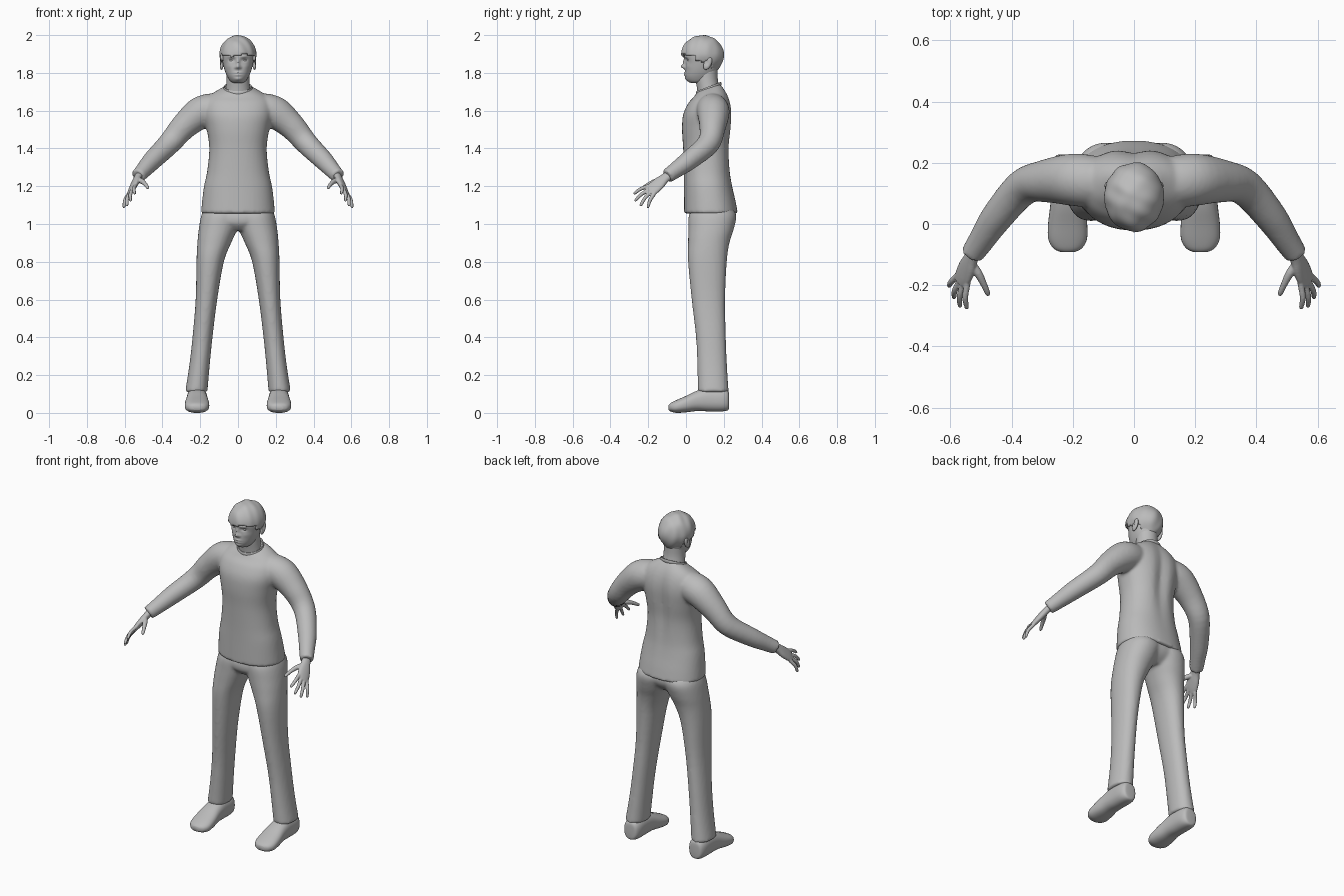
import bpy, bmesh, math
from mathutils import Vector, Matrix

if "Cube" in bpy.data.objects:
    bpy.data.objects.remove(bpy.data.objects["Cube"])

grey = bpy.data.materials.new("plain_grey")
grey.diffuse_color = (0.5, 0.5, 0.5, 1)
grey.use_nodes = True
grey.node_tree.nodes["Principled BSDF"].inputs["Base Color"].default_value = grey.diffuse_color


def spline(keys, sub):
    """Smooth interpolation through a list of equal-length number rows."""
    out = []
    for i in range(len(keys) - 1):
        a, b = keys[max(i - 1, 0)], keys[i]
        c, d = keys[i + 1], keys[min(i + 2, len(keys) - 1)]
        for s in range(sub):
            t = s / sub
            out.append([q + 0.5 * t * (r - p + t * (2 * p - 5 * q + 4 * r - w + t * (3 * (q - r) + w - p)))
                        for p, q, r, w in zip(a, b, c, d)])
    return out + [list(keys[-1])]


def loft(bm, sections, n=32, power=2.0, sub=4):
    """Skin superellipse sections (centre, half-axis u, half-axis v)."""
    rings = []
    for k in spline([[*c, *u, *v] for c, u, v in sections], sub):
        c, u, v = Vector(k[:3]), Vector(k[3:6]), Vector(k[6:])
        ring = []
        for i in range(n):
            a = 2 * math.pi * i / n
            ca, sa = math.cos(a), math.sin(a)
            ring.append(bm.verts.new(c + u * math.copysign(abs(ca) ** (2 / power), ca)
                                     + v * math.copysign(abs(sa) ** (2 / power), sa)))
        rings.append(ring)
    for r, s in zip(rings, rings[1:]):
        for i in range(n):
            bm.faces.new((r[i], r[(i + 1) % n], s[(i + 1) % n], s[i]))
    bm.faces.new(rings[0])
    bm.faces.new(rings[-1])
    return [v for r in rings for v in r]


def tube(bm, pts, sx=1, n=20, sub=4, side=(0, 1, 0)):
    """Round limb through (x, y, z, radius) points."""
    p = [Vector((x * sx, y, z)) for x, y, z, r in pts]
    secs = []
    for i, c in enumerate(p):
        t = (p[min(i + 1, len(p) - 1)] - p[max(i - 1, 0)]).normalized()
        u = t.cross(Vector(side)).normalized()
        secs.append((c, u * pts[i][3], t.cross(u) * pts[i][3]))
    loft(bm, secs, n, 2, sub)


def box_section(z, x0, x1, y0, y1, sx=1, tilt=0):
    """Level section from its extents; tilt raises the back."""
    h = (y1 - y0) / 2
    return ((sx * (x0 + x1) / 2, (y0 + y1) / 2, z), (sx * (x1 - x0) / 2, 0, 0), (0, h, tilt * h))


def ball(bm, c, r, seg=24):
    m = Matrix.Translation(c) @ Matrix.Diagonal((*r, 1))
    return bmesh.ops.create_uvsphere(bm, u_segments=seg, v_segments=seg // 2, radius=1, matrix=m)["verts"]


def finish(bm, name, voxel=0, smooth=4, mirror=False, angle=50):
    bmesh.ops.recalc_face_normals(bm, faces=bm.faces[:])
    me = bpy.data.meshes.new(name)
    bm.to_mesh(me)
    bm.free()
    me.materials.append(grey)
    ob = bpy.data.objects.new(name, me)
    bpy.context.collection.objects.link(ob)
    bpy.context.view_layer.objects.active = ob
    ob.select_set(True)
    bpy.ops.object.shade_smooth_by_angle(angle=math.radians(angle))
    ob.select_set(False)
    if mirror:
        ob.modifiers.new("mirror", "MIRROR").use_mirror_merge = False
    if voxel:
        m = ob.modifiers.new("blend", "REMESH")
        m.mode, m.voxel_size, m.use_smooth_shade = "VOXEL", voxel, True
        m = ob.modifiers.new("soften", "SMOOTH")
        m.factor, m.iterations = 0.5, smooth
    return ob


# sweater: torso and both sleeves blended together
bm = bmesh.new()
torso = [(1.055, .196, -.01, .275, 0), (1.12, .19, -.01, .263, 0), (1.2, .18, -.01, .246, 0),
         (1.28, .163, -.011, .235, 0), (1.4, .152, -.015, .232, 0), (1.5, .165, -.021, .242, 0),
         (1.58, .182, -.015, .246, 0), (1.64, .178, .012, .238, 0), (1.68, .15, .04, .22, .1),
         (1.71, .1, .055, .195, .25), (1.722, .07, .06, .18, .35)]
for v in loft(bm, [box_section(z, -w, w, f, b, 1, t) for z, w, f, b, t in torso], 48, 2.25):
    if v.co.y > .13:  # spine hollow
        v.co.y -= .018 * math.exp(-(v.co.x / .035) ** 2 - ((v.co.z - 1.5) / .2) ** 2)
sleeve = [(.08, .14, 1.61, .07), (.14, .14, 1.607, .085), (.205, .145, 1.585, .085), (.29, .14, 1.513, .07),
          (.365, .118, 1.425, .06), (.45, .02, 1.34, .052), (.5, -.055, 1.285, .043), (.53, -.1, 1.253, .038)]
for s in (1, -1):
    tube(bm, sleeve, s, 28)
finish(bm, "sweater", .009, 5)

# collar band, lower at the front
bm = bmesh.new()
N, M = 48, 10
grid = []
for i in range(N):
    a = 2 * math.pi * i / N
    row = []
    for j in range(M):
        b = 2 * math.pi * j / M
        r = .004 * math.cos(b)
        row.append(bm.verts.new(((.073 + r) * math.cos(a), .12 + (.064 + r) * math.sin(a),
                                 1.717 + .024 * math.sin(a) + .011 * math.sin(b))))
    grid.append(row)
for i in range(N):
    for j in range(M):
        k, l = (i + 1) % N, (j + 1) % M
        bm.faces.new((grid[i][j], grid[k][j], grid[k][l], grid[i][l]))
finish(bm, "collar")

# trousers: two legs and a hip block blended together
bm = bmesh.new()
leg = [(.11, .162, .28, .063, .226), (.25, .15, .258, .06, .217), (.4, .135, .241, .053, .211),
       (.6, .11, .224, .03, .207), (.8, .075, .22, .011, .216), (.9, .036, .215, .011, .23),
       (.97, .004, .208, .012, .252), (1.04, -.02, .196, .014, .267), (1.08, -.02, .18, .03, .25)]
for s in (1, -1):
    loft(bm, [box_section(z, a, b, f, k, s) for z, a, b, f, k in leg], 36, 2.15)
hips = [(.965, .05, .05, .2), (1.0, .15, .018, .24), (1.04, .186, .014, .258), (1.08, .18, .03, .25)]
loft(bm, [box_section(z, -w, w, f, b) for z, w, f, b in hips], 36, 2.4)
finish(bm, "trousers", .009, 5)

# shoes: sections from heel to toe (y, half width, bottom, top)
bm = bmesh.new()
shoe = [(.228, .02, .03, .09), (.222, .04, .014, .118), (.19, .052, .008, .13), (.12, .054, .008, .135),
        (.06, .057, .01, .118), (0, .064, .003, .09), (-.05, .063, 0, .068), (-.08, .046, .007, .053),
        (-.092, .022, .015, .042)]
loft(bm, [((.217, y, (lo + hi) / 2), (w, 0, 0), (0, 0, (hi - lo) / 2)) for y, w, lo, hi in shoe], 32, 2.4)
finish(bm, "shoes", mirror=True, angle=70)

# hands: palm, four fingers and a thumb
bm = bmesh.new()
across = Vector((-.45, -.45, .55)).normalized()
flat = across.cross(Vector((.045, -.09, -.08))).normalized()
palm = [((.515, -.075, 1.27), .026, .022), ((.532, -.11, 1.243), .027, .019), ((.545, -.14, 1.217), .036, .018),
        ((.558, -.172, 1.19), .038, .015), ((.567, -.192, 1.172), .032, .011)]
loft(bm, [(c, across * a, flat * b) for c, a, b in palm], 24, 2.2)
fingers = [((.545, -.195, 1.202), (.547, -.278, 1.16)), ((.558, -.195, 1.182), (.57, -.272, 1.122)),
           ((.57, -.187, 1.168), (.59, -.243, 1.095)), ((.579, -.17, 1.158), (.606, -.204, 1.085))]
for a, b in fingers:
    a, b = Vector(a), Vector(b)
    mid = a.lerp(b, .5) + Vector((.006, -.003, .005))
    back = a.lerp(b, -.3)
    tube(bm, [(*back, .009), (*a, .0105), (*mid, .0098), (*a.lerp(b, .92), .0078), (*b, .003)], 1, 12, 3, (1, 0, 0))
tube(bm, [(.535, -.125, 1.235, .014), (.51, -.16, 1.227, .014), (.492, -.195, 1.212, .011),
          (.479, -.225, 1.194, .009), (.476, -.234, 1.188, .004)], 1, 12, 3, (0, 0, 1))
finish(bm, "hands", .0035, 3, True)

# neck
bm = bmesh.new()
neck = [(1.66, .07, .065, .185), (1.72, .064, .058, .176), (1.77, .06, .05, .168), (1.83, .06, .05, .168)]
loft(bm, [box_section(z, -w, w, f, b) for z, w, f, b in neck])
finish(bm, "neck")

# head with sculpted face: (x, z, x spread, z spread, push along y)
bm = bmesh.new()
skull = [(1.746, .018, .03, .08), (1.754, .038, .012, .12), (1.778, .055, -.003, .15), (1.81, .069, -.005, .165),
         (1.85, .08, -.003, .175), (1.89, .086, -.008, .185), (1.93, .084, 0, .185), (1.965, .06, .03, .16),
         (1.98, .03, .06, .13)]
features = [(.033, 1.868, .016, .009, .009), (0, 1.833, .011, .011, -.022), (0, 1.856, .008, .018, -.012),
            (.014, 1.828, .006, .006, -.006), (0, 1.801, .02, .004, -.006), (0, 1.788, .017, .004, -.006),
            (0, 1.767, .02, .009, -.006), (.032, 1.887, .02, .006, -.005), (.045, 1.835, .016, .014, -.003)]
for v in loft(bm, [box_section(z, -w, w, f, b) for z, w, f, b in skull], 96, 2.1, 8):
    if v.co.y < .07:
        x, z = abs(v.co.x), v.co.z
        v.co.y += sum(d * math.exp(-((x - fx) / sx) ** 2 - ((z - fz) / sz) ** 2) for fx, fz, sx, sz, d in features)
finish(bm, "head", angle=80)

# eyes and ears
bm = bmesh.new()
ball(bm, (.033, .016, 1.867), (.014, .009, .007), 16)
finish(bm, "eyes", mirror=True)
bm = bmesh.new()
for v in ball(bm, (.087, .115, 1.85), (.011, .021, .034)):
    v.co.y += (v.co.z - 1.85) * .3
    if v.co.x > .09:  # hollow of the ear
        v.co.x -= .009 * math.exp(-((v.co.y - .11) / .009) ** 2 - ((v.co.z - 1.855) / .015) ** 2)
finish(bm, "ears", mirror=True)

# hair: wavy cap trimmed from the fringe down to the nape
bm = bmesh.new()
centre = Vector((0, .088, 1.892))
for v in ball(bm, centre, (.098, .113, .107), 72):
    d = v.co - centre
    wave = math.sin(70 * d.x + 30 * d.z) * math.sin(60 * d.y + 1) + .6 * math.sin(110 * d.y + 50 * d.x)
    v.co = centre + d * (1 + .016 * wave)
    v.co.z = min(v.co.z, 2.0)
    if d.z < 0:  # taper towards the nape
        v.co.x *= 1 + 1.0 * d.z


def hairline(p):
    """Lowest hair height: fringe, then sideburns, then nape."""
    if p.y < .05:
        return 1.893 + .006 * math.sin(45 * p.x)
    return 1.86 if p.y < .135 else 1.785


bmesh.ops.delete(bm, geom=[f for f in bm.faces if f.calc_center_median().z < hairline(f.calc_center_median())],
                 context="FACES")
hair = finish(bm, "hair", angle=80)
shell = hair.modifiers.new("thickness", "SOLIDIFY")
shell.thickness, shell.offset = .015, -1
